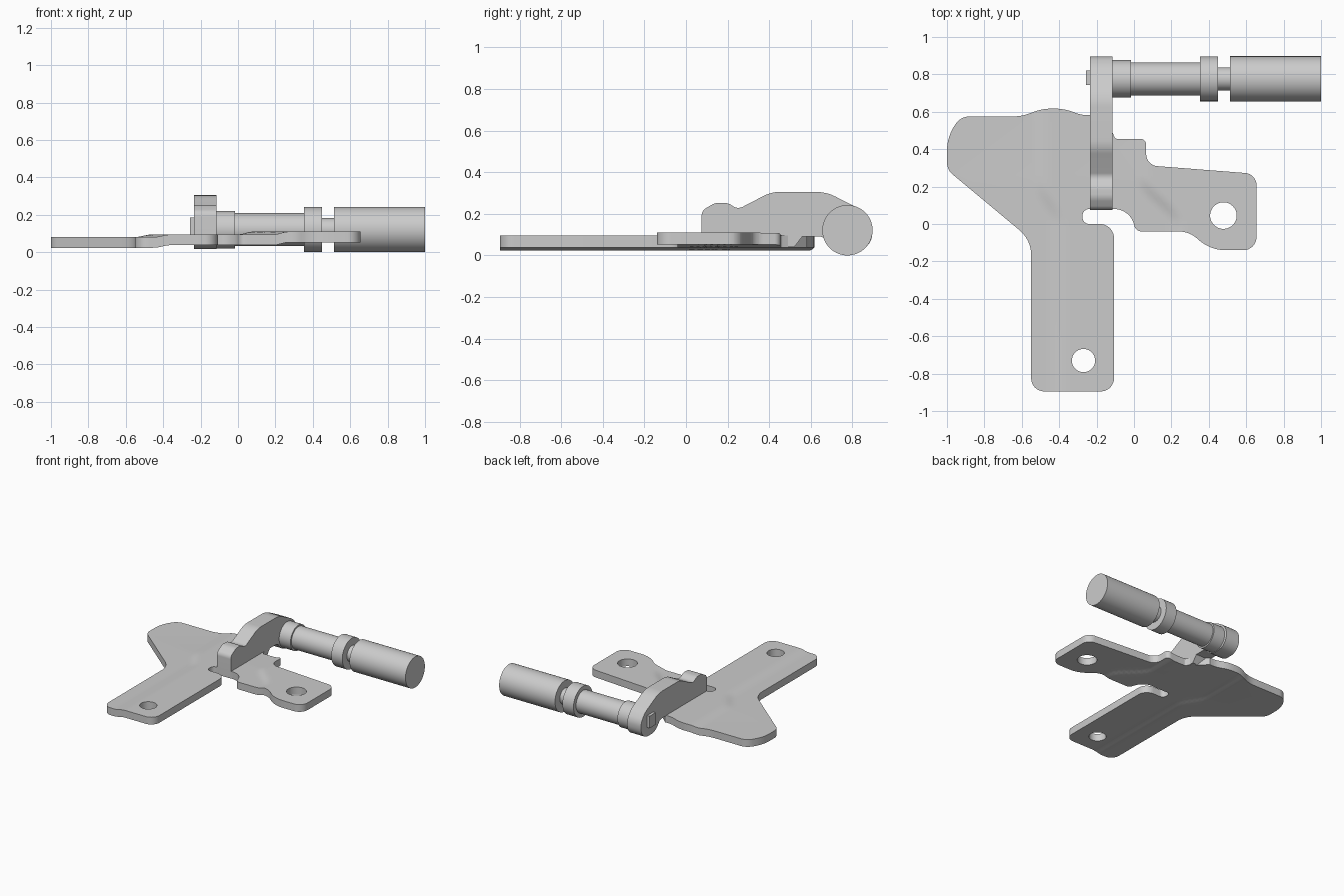
import bpy, bmesh, math
from mathutils import Vector

if "Cube" in bpy.data.objects:
    bpy.data.objects.remove(bpy.data.objects["Cube"])


def rounded(corners, steps=8):
    """Turn (x, y, setback) corners into an outline with true arc fillets."""
    pts = []
    n = len(corners)
    for i, (x, y, d) in enumerate(corners):
        p = Vector((x, y))
        if d == 0:
            pts.append(p)
            continue
        a = (Vector(corners[i - 1][:2]) - p).normalized()
        b = (Vector(corners[(i + 1) % n][:2]) - p).normalized()
        w = math.sin(a.angle(b) / 2)
        for k in range(steps + 1):
            t = k / steps
            c0, c1, c2 = (1 - t) ** 2, 2 * w * t * (1 - t), t * t
            pts.append(((p + a * d) * c0 + p * c1 + (p + b * d) * c2) / (c0 + c1 + c2))
    return pts


def prism(coords, direction):
    """Extruded outline as a bmesh."""
    bm = bmesh.new()
    face = bm.faces.new([bm.verts.new(c) for c in coords])
    ext = bmesh.ops.extrude_face_region(bm, geom=[face], use_keep_orig=True)
    verts = [g for g in ext["geom"] if isinstance(g, bmesh.types.BMVert)]
    bmesh.ops.translate(bm, vec=direction, verts=verts)
    bmesh.ops.recalc_face_normals(bm, faces=bm.faces)
    return bm


def finish(obj, angle=35):
    bpy.ops.object.select_all(action="DESELECT")
    obj.select_set(True)
    bpy.context.view_layer.objects.active = obj
    bpy.ops.object.shade_smooth_by_angle(angle=math.radians(angle))


def to_object(bm, name):
    mesh = bpy.data.meshes.new(name)
    bm.to_mesh(mesh)
    bm.free()
    obj = bpy.data.objects.new(name, mesh)
    bpy.context.collection.objects.link(obj)
    return obj


def smoothstep(t):
    t = max(0.0, min(1.0, t))
    return t * t * (3 - 2 * t)


# Mounting plate: one sheet with two shallow stepped bends
outline = rounded([
    (-1, 0.29, 0.04), (-1, 0.47, 0.08), (-0.925, 0.575, 0.045),
    (-0.60, 0.575, 0.05), (-0.49, 0.617, 0.05), (-0.375, 0.617, 0.05),
    (-0.28, 0.582, 0.03), (-0.225, 0.582, 0), (-0.125, 0.49, 0),
    (-0.115, 0.49, 0), (-0.10, 0.455, 0.01), (0.065, 0.455, 0.03),
    (0.065, 0.314, 0.06), (0.655, 0.268, 0.06), (0.655, -0.14, 0.07),
    (0.40, -0.14, 0.09), (0.30, -0.04, 0.06), (0.01, -0.04, 0.03),
    (-0.02, 0.08, 0.085), (-0.275, 0.08, 0.035), (-0.275, 0.0, 0.035),
    (-0.107, 0.0, 0.075), (-0.107, -0.895, 0.07), (-0.55, -0.895, 0.07),
    (-0.55, -0.085, 0.08)])
THICK = 0.057
bm = prism([(p.x, p.y, 0) for p in outline], (0, 0, THICK))


def cut(co, no):
    geom = bm.verts[:] + bm.edges[:] + bm.faces[:]
    bmesh.ops.bisect_plane(bm, geom=geom, dist=1e-6, plane_co=co, plane_no=no)


for i in range(10):
    cut((-0.543 + 0.0221 * i, 0, 0), (1, 0, 0))
for i in range(14):
    cut((0.003 + 0.0223 * i, 0, 0), (1, 0, 0))
for i in range(10):
    cut((0, -0.017 + 0.0307 * i, 0), (0, 1, 0))
for v in bm.verts:
    x, y = v.co.x, v.co.y
    left = -0.55 + 0.10 * smoothstep((0.22 - y) / 0.22)
    right = 0.0 + 0.19 * smoothstep((0.25 - y) / 0.25)
    v.co.z += 0.024 + 0.014 * smoothstep((x - left) / 0.09) \
        + 0.015 * smoothstep((x - right) / 0.08)
plate = to_object(bm, "mounting_plate")

# Screw holes
for hx, hy, hr in ((-0.27, -0.73, 0.062), (0.478, 0.045, 0.071)):
    bpy.ops.mesh.primitive_cylinder_add(vertices=48, radius=hr, depth=0.5, location=(hx, hy, 0.1))
    cutter = bpy.context.object
    cutter.name = "hole_cutter"
    cutter.hide_render = True
    mod = plate.modifiers.new("hole", "BOOLEAN")
    mod.operation = "DIFFERENCE"
    mod.solver = "EXACT"
    mod.object = cutter
    bpy.context.view_layer.objects.active = plate
    bpy.ops.object.modifier_apply(modifier=mod.name)
    bpy.data.objects.remove(cutter, do_unlink=True)
finish(plate)

# Upright arm: side profile (y, z) extruded across x
profile = rounded([
    (0.075, 0.04, 0), (0.075, 0.215, 0.025), (0.14, 0.253, 0.02),
    (0.20, 0.253, 0.02), (0.25, 0.222, 0.025), (0.41, 0.305, 0.04),
    (0.675, 0.305, 0.05), (0.845, 0.218, 0.035), (0.896, 0.155, 0.035),
    (0.896, 0.018, 0.09), (0.70, 0.018, 0.07), (0.665, 0.092, 0.03),
    (0.56, 0.092, 0), (0.52, 0.04, 0)])
arm = to_object(prism([(-0.235, p.x, p.y) for p in profile], (0.12, 0, 0)), "upright_arm")
finish(arm)

# Handle: coaxial turned sections along x
AXIS_Y, AXIS_Z = 0.776, 0.121
for name, x0, x1, r in (
        ("base_collar", -0.116, -0.016, 0.100),
        ("handle_rod", -0.03, 0.36, 0.088),
        ("stop_ring", 0.353, 0.449, 0.120),
        ("handle_neck", 0.44, 0.52, 0.062),
        ("handle_grip", 0.513, 1.0, 0.121)):
    bpy.ops.mesh.primitive_cylinder_add(
        vertices=64, radius=r, depth=x1 - x0,
        location=((x0 + x1) / 2, AXIS_Y, AXIS_Z), rotation=(0, math.pi / 2, 0))
    bpy.context.object.name = name
    finish(bpy.context.object)

# Flat-sided tip of the rod poking through the arm
bpy.ops.mesh.primitive_cube_add(size=1, location=(-0.24, 0.782, 0.137))
bpy.context.object.name = "rod_tip"
bpy.context.object.scale = (0.034, 0.075, 0.095)
